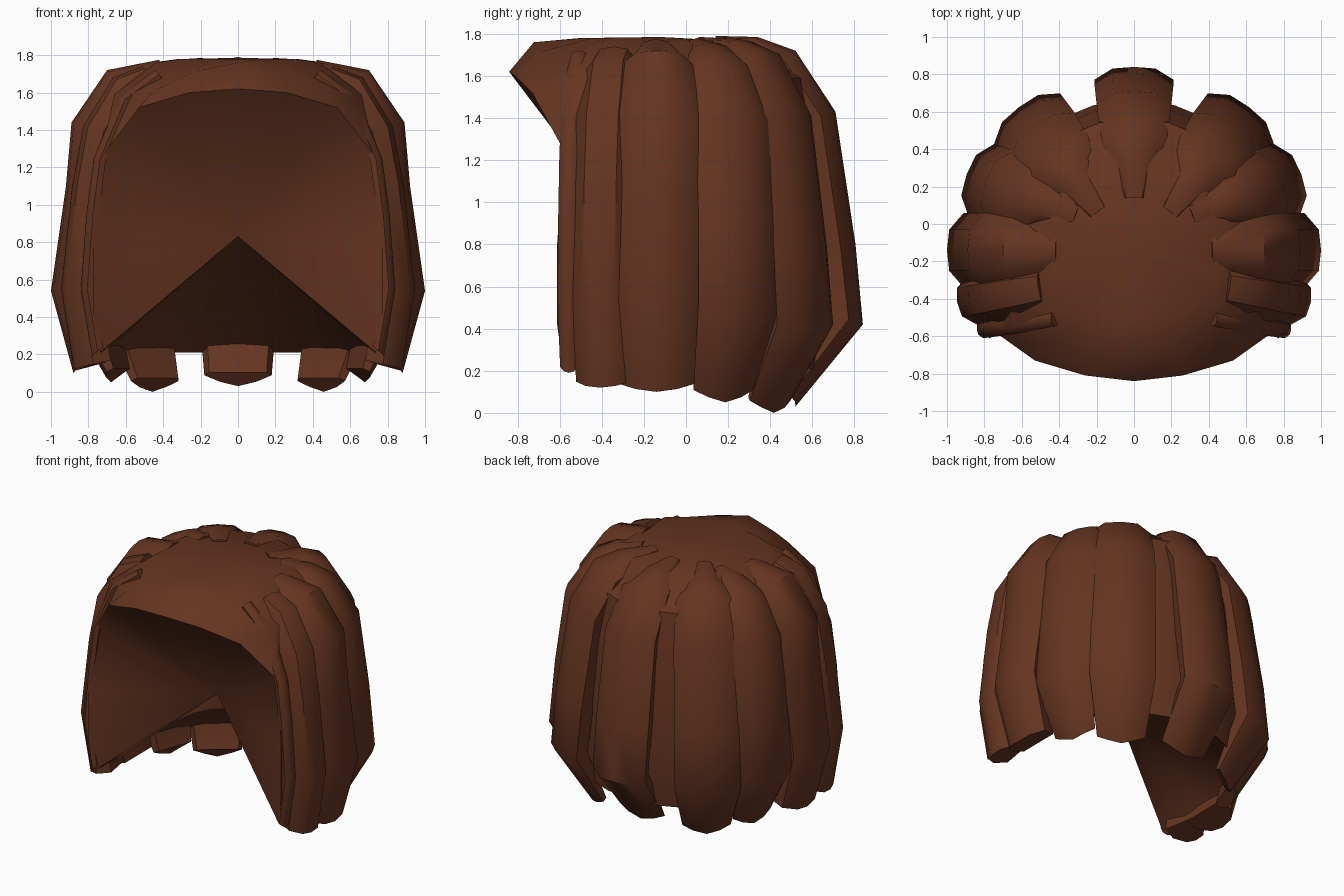
import bpy, bmesh, math
from mathutils import Vector

if "Cube" in bpy.data.objects:
    bpy.data.objects.remove(bpy.data.objects["Cube"])

brown = bpy.data.materials.new("chestnut brown")
brown.diffuse_color = (0.13, 0.035, 0.015, 1)
brown.use_nodes = True
brown.node_tree.nodes["Principled BSDF"].inputs["Base Color"].default_value = brown.diffuse_color


def finish(bm, name, angle):
    bmesh.ops.recalc_face_normals(bm, faces=bm.faces)
    mesh = bpy.data.meshes.new(name)
    bm.to_mesh(mesh)
    bm.free()
    mesh.materials.append(brown)
    ob = bpy.data.objects.new(name, mesh)
    bpy.context.collection.objects.link(ob)
    bpy.ops.object.select_all(action='DESELECT')
    ob.select_set(True)
    bpy.context.view_layer.objects.active = ob
    bpy.ops.object.shade_smooth_by_angle(angle=math.radians(angle))
    return ob


# Cap: columns run from the crown down to the brow edge or the nape edge
def brow_column(x, y, z):
    return [(x * .55, y * .55 - .04, 1.78), (x * .86, y * .86, z + .14 - .1 * abs(x)), (x, y, z)]


def wall_column(x, y):
    col = [(x * .58, y * .58 - .04, 1.76), (x * .87, y * .87, 1.59)]
    return col + [(x * s, y * s, z) for s, z in ((.97, 1.25), (1.02, .8), (1.02, .42), (.97, .21))]


half_brow = [(.53, -.73, 1.52), (.26, -.81, 1.6)]
brow = half_brow + [(0, -.84, 1.62)] + [(-x, y, z) for x, y, z in reversed(half_brow)]
wall = [(-.76, -.6)]
for i in range(15):
    a = math.radians(200 - i * 220 / 14)
    wall.append((.79 * math.cos(a), -.1 + .75 * math.sin(a)))
wall.append((.76, -.6))

bm = bmesh.new()
crown = bm.verts.new((0, -.12, 1.785))
apex = bm.verts.new((0, -.24, .83))
cols = [[bm.verts.new(p) for p in wall_column(*w)] for w in wall]
cols += [[bm.verts.new(p) for p in brow_column(*b)] for b in brow]
for c, d in zip(cols, cols[1:] + cols[:1]):
    bm.faces.new((crown, c[0], d[0]))
    n = min(len(c), len(d))
    for k in range(n - 1):
        bm.faces.new((c[k], c[k + 1], d[k + 1], d[k]))
    # hollow for the face, and the underside, both meeting at one inner point
    bm.faces.new((c[n - 1], apex, d[n - 1]))
for c in (cols[0], cols[len(wall) - 1]):
    for k in range(2, 5):
        bm.faces.new((c[k], c[k + 1], apex))
finish(bm, "cap", 40)

# Cross-section of a lock: sideways factor, depth factor below the outer face
SECTION = [(-.85, 1), (-1, .45), (-.55, .06), (0, 0), (.55, .06), (1, .45), (.85, 1)]


def lock(name, outer, degrees, path, depth, tip_depth=.35, tip=.04):
    """path rows: inset from the outermost point, height, half width"""
    a = math.radians(degrees)
    out = Vector((math.cos(a), math.sin(a), 0))
    side = Vector((-out.y, out.x, 0))
    base = Vector((outer[0], outer[1], 0))
    pts = [base - out * i + Vector((0, 0, z)) for i, z, w in path]
    bm = bmesh.new()
    rings = []
    for k, p in enumerate(pts):
        along = (pts[min(k + 1, len(pts) - 1)] - pts[max(k - 1, 0)]).normalized()
        inward = side.cross(along).normalized()
        if inward.dot(out) > 0 or (abs(inward.dot(out)) < .2 and inward.z > 0):
            inward = -inward
        last = k == len(pts) - 1
        ring = []
        for s, d in SECTION:
            v = p + side * s * path[k][2] + inward * d * depth * (tip_depth if last else 1)
            if last:
                v.z = p.z + tip * abs(s) + .04 * d   # softly pointed tip
            ring.append(bm.verts.new(v))
        rings.append(ring)
    n = len(SECTION)
    for r, q in zip(rings, rings[1:]):
        for j in range(n):
            bm.faces.new((r[j], r[(j + 1) % n], q[(j + 1) % n], q[j]))
    bm.faces.new(rings[0])
    bm.faces.new(rings[-1])
    return finish(bm, name, 42)


def lock_pair(name, outer, degrees, path, depth, tip_depth=.35, tip=.04):
    lock(name + "_right", outer, degrees, path, depth, tip_depth, tip)
    lock(name + "_left", (-outer[0], outer[1]), 180 - degrees, path, depth, tip_depth, tip)


lock("back_lock", (0, .84), 90,
     [(.7, 1.79, .08), (.5, 1.785, .13), (.32, 1.72, .18), (.13, 1.43, .2), (.035, .8, .21),
      (0, .42, .21), (.32, .03, .18)], .16)
lock_pair("rear_lock", (.615, .625), 53,
          [(.7, 1.785, .08), (.46, 1.775, .14), (.3, 1.71, .2), (.13, 1.43, .22), (.035, .8, .22),
           (0, .4, .22), (.26, 0, .16)], .17)
lock_pair("rear_side_lock", (.895, .265), 20,
          [(.62, 1.78, .08), (.42, 1.755, .14), (.28, 1.68, .19), (.11, 1.42, .21), (.04, .9, .21),
           (0, .45, .21), (.23, .05, .15)], .2)
lock_pair("side_lock", (1, -.14), 0,
          [(.58, 1.775, .11), (.3, 1.72, .18), (.11, 1.44, .2), (.08, 1.1, .2),
           (0, .54, .2), (.12, .1, .18)], .2, .9, .02)
lock_pair("front_side_lock", (.945, -.42), -10,
          [(.44, 1.74, .12), (.28, 1.68, .13), (.12, 1.42, .14), (.06, 1.1, .14),
           (0, .55, .14), (.07, .12, .13)], .2, .9, .01)
lock_pair("temple_lock", (.84, -.565), -8,
          [(.4, 1.72, .04), (.21, 1.58, .05), (.07, 1.25, .05), (.03, .95, .05),
           (0, .55, .05), (.06, .19, .045)], .06, .9, .01)
